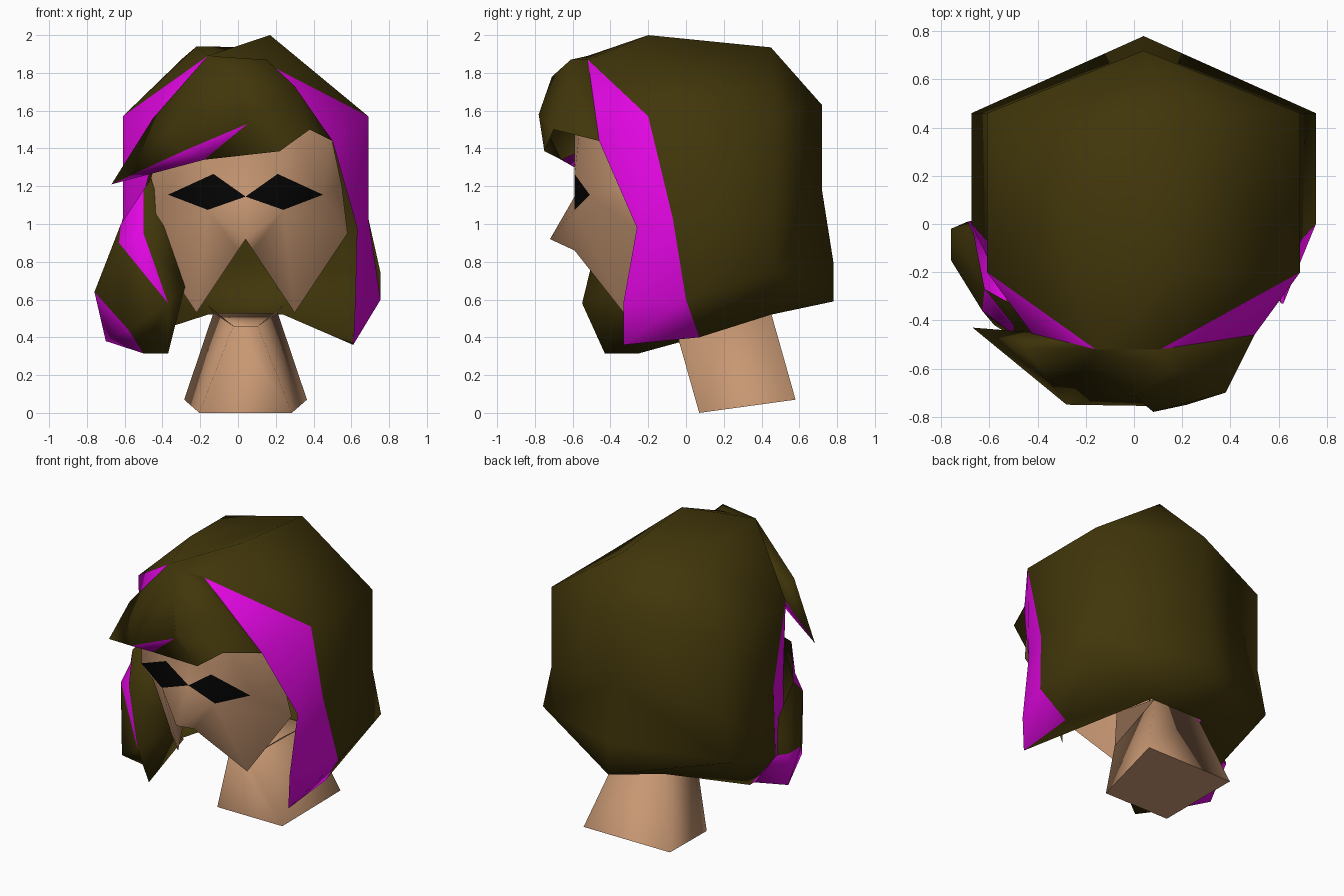
import bpy, bmesh

if "Cube" in bpy.data.objects:
    bpy.data.objects.remove(bpy.data.objects["Cube"], do_unlink=True)


def material(name, r, g, b):
    m = bpy.data.materials.new(name)
    m.use_nodes = True
    m.diffuse_color = (r, g, b, 1)
    node = m.node_tree.nodes["Principled BSDF"]
    node.inputs["Base Color"].default_value = (r, g, b, 1)
    node.inputs["Roughness"].default_value = 0.8
    return m


OLIVE = material("dark olive hair", 0.052, 0.036, 0.003)
PURPLE = material("magenta streak", 0.76, 0.002, 0.76)
SKIN = material("tan skin", 0.57, 0.31, 0.17)
BLACK = material("black eyes", 0.001, 0.001, 0.001)
MID = 0.04  # mirror plane of the head


def build(name, points, main, accent, faces, accent_faces=()):
    """Make a smooth mesh from named points and faces written as point names."""
    bm = bmesh.new()
    verts = {k: bm.verts.new(p) for k, p in points.items()}
    for index, group in enumerate((faces, accent_faces)):
        for face in group:
            f = bm.faces.new([verts[k] for k in face.split()])
            f.material_index = index
            f.smooth = True
    bmesh.ops.recalc_face_normals(bm, faces=bm.faces)
    mesh = bpy.data.meshes.new(name)
    bm.to_mesh(mesh)
    bm.free()
    mesh.materials.append(main)
    mesh.materials.append(accent)
    obj = bpy.data.objects.new(name, mesh)
    bpy.context.collection.objects.link(obj)
    return obj


def mirrored(half):
    """Points at x = 0 stay single, the others get a + and a - copy."""
    out = {}
    for k, (x, y, z) in half.items():
        if x == 0:
            out[k] = (MID, y, z)
        else:
            out[k + "+"] = (MID + x, y, z)
            out[k + "-"] = (MID - x, y, z)
    return out


def both(faces):
    """Repeat faces on both sides; a * marks a mirrored point."""
    return [f.replace("*", s) for s in "+-" for f in faces]


# Hair cap: back column b, back corners k, streak edges f and g, underside i
cap = mirrored({
    "b0": (0, .72, 1.63), "b1": (0, .72, 1.18), "b2": (0, .78, .8), "b3": (0, .78, .59),
    "k0": (.65, .46, 1.57), "k1": (.65, .46, 1.03), "k2": (.715, .46, .74),
    "f0": (.65, -.2, 1.57), "f1": (.65, -.07, 1.03), "f2": (.715, 0, .6), "f3": (.57, .07, .4),
    "g0": (.46, -.46, 1.44), "g1": (.59, -.26, .98), "g2": (.58, -.33, .59), "g3": (.57, -.33, .36),
    "i": (.2, .45, .52),
})
# Uneven crown, and streak end tucked inside the side lock
cap.update({
    "cb+": (.17, .45, 1.935), "cf+": (.17, -.2, 2.0), "p+": (.11, -.52, 1.87),
    "cb-": (-.29, .28, 1.88), "cf-": (-.22, -.2, 1.94), "p-": (-.16, -.52, 1.89),
    "g2-": (-.54, -.28, .6), "g3-": (-.53, -.16, .4),
})
build("hair_cap", cap, OLIVE, PURPLE,
      both(["cb* k0* f0* cf*", "cf* f0* p*", "k0* k1* f1* f0*", "k1* k2* f2* f1*",
            "b0 b1 k1* k0*", "b1 b2 k2* k1*", "cb* b0 k0*", "b2 b3 k2*",
            "k2* b3 i*", "k2* i* f3* f2*", "f3* g3* i*"])
      + ["cf+ cb+ p-", "cb+ cf- p-", "cb+ cb- cf-", "cf+ p+ p-", "cb+ cb- b0", "b3 i+ i-"],
      both(["p* f0* g0*", "f0* f1* g1* g0*", "f1* f2* g2* g1*", "f2* f3* g3* g2*"]))

# Swept fringe with a magenta lower edge
fringe = {
    "root_r": (-.16, -.52, 1.89), "root_l": (.11, -.52, 1.87), "top": (.15, -.61, 1.87),
    "crest": (.0, -.71, 1.78),
    "temple_l": (.5, -.46, 1.44), "corner": (.38, -.70, 1.5), "low_l": (.22, -.75, 1.385),
    "low_r": (-.18, -.66, 1.34), "tip": (-.67, -.43, 1.21), "fold": (.05, -.755, 1.53),
    "brow": (.08, -.78, 1.58), "side_l": (.3, -.62, 1.73), "edge": (-.28, -.75, 1.39),
    "side_r": (-.45, -.52, 1.56), "temple_r": (-.42, -.45, 1.44),
}
build("fringe", fringe, OLIVE, PURPLE,
      ["root_r side_r edge crest", "root_r crest top", "side_r tip edge", "crest edge fold brow",
       "low_r low_l fold", "fold low_l brow", "low_l corner brow", "brow corner side_l",
       "crest brow side_l top", "top side_l root_l", "root_r top root_l",
       "side_l corner temple_l root_l", "root_r temple_r side_r", "side_r temple_r tip"],
      ["tip low_r edge", "edge low_r fold", "tip temple_r low_r"])

# Loose lock hanging beside the face
lock = {
    "top": (-.5, -.42, 1.18), "inner_top": (-.46, -.36, 1.24), "shoulder": (-.62, -.27, 1.0),
    "bend": (-.63, -.36, .9), "ridge": (-.5, -.46, .95), "front": (-.37, -.55, .58),
    "outer": (-.76, -.15, .64), "cheek": (-.58, -.42, .44), "outer_low": (-.7, -.1, .38),
    "low": (-.5, -.25, .315), "front_low": (-.37, -.43, .315), "inner": (-.28, -.33, .67),
    "back": (-.76, -.02, .64), "anchor": (-.665, -.04, .85), "anchor_low": (-.69, .01, .62),
    "back_low": (-.45, .06, .4),
}
build("side_lock", lock, OLIVE, PURPLE,
      ["bend outer cheek", "bend cheek front", "shoulder back outer bend",
       "shoulder anchor back", "anchor anchor_low back",
       "front cheek low", "front low front_low", "front front_low inner",
       "top ridge inner_top", "ridge front inner inner_top",
       "front_low low back_low inner", "top inner_top shoulder"],
      ["top shoulder ridge", "shoulder bend ridge", "bend front ridge",
       "outer outer_low cheek", "cheek outer_low low", "outer back outer_low",
       "back back_low outer_low", "back anchor_low back_low", "outer_low back_low low"])

# Face with the eyes as faces of the same surface
face = mirrored({
    "t0": (0, -.59, 1.5), "t1": (.24, -.56, 1.52), "t2": (.45, -.44, 1.48),
    "s1": (.51, -.3, 1.2), "s2": (.54, -.25, .95), "jaw": (.26, -.33, .53),
    "nose": (0, -.72, .92), "base": (.04, -.59, .86),
    "e1": (0, -.59, 1.145), "e2": (.17, -.59, 1.265),
    "e3": (.41, -.51, 1.155), "e4": (.2, -.59, 1.075),
})
build("face", face, SKIN, BLACK,
      both(["t0 e1 e2* t1*", "t1* e2* e3* t2*", "t2* e3* s1*", "s1* e3* s2*",
            "e3* e4* s2*", "e4* jaw* s2*", "e4* base* jaw*", "e1 nose e4*", "nose base* e4*"]),
      both(["e1 e4* e3* e2*"]))

# Neck leaning forward, narrow at the throat and flared towards the jaw
neck_points = mirrored({
    "a": (.245, .07, 0), "b": (.325, .58, .07), "c": (.065, -.06, .46),
    "d": (.17, .45, .53), "e": (.2, .12, .57),
})
neck = build("neck", neck_points, SKIN, SKIN,
             both(["a* b* d* c*", "c* d* e*"])
             + ["a+ a- c- c+", "b+ b- d- d+", "a+ b+ b- a-", "c+ d+ d- c-"])
# Flat cut at the bottom of the neck
min(neck.data.polygons, key=lambda p: p.center.z).use_smooth = False
